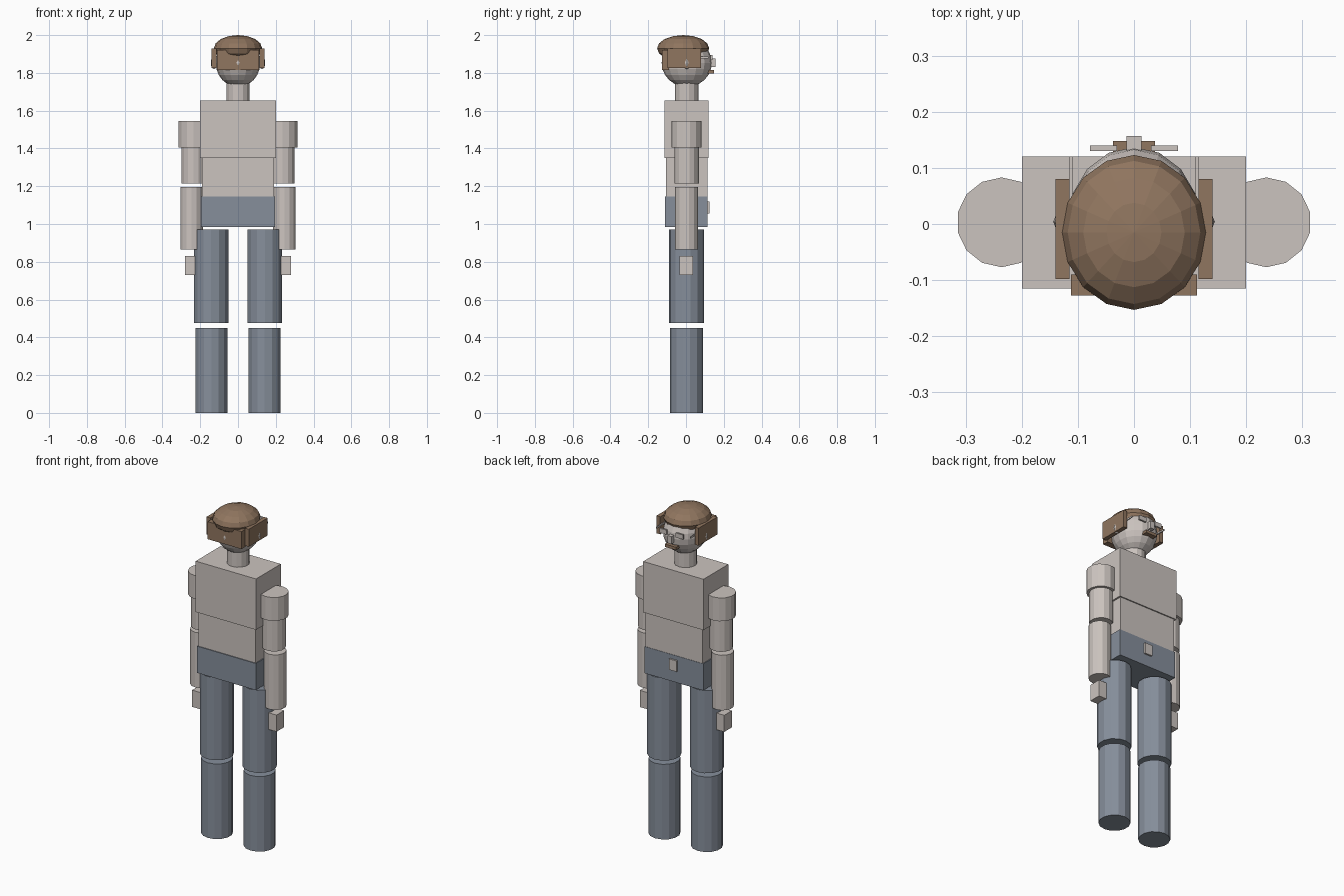
import bpy, bmesh, math
from mathutils import Matrix, Vector

if "Cube" in bpy.data.objects:
    bpy.data.objects.remove(bpy.data.objects["Cube"])


def material(name, rgb):
    m = bpy.data.materials.new(name)
    m.diffuse_color = (*rgb, 1)
    m.use_nodes = True
    m.node_tree.nodes["Principled BSDF"].inputs["Base Color"].default_value = m.diffuse_color
    return m


PALE = material("pale_grey", (0.60, 0.55, 0.52))
BLUE = material("slate_blue", (0.24, 0.275, 0.33))
BROWN = material("brown", (0.28, 0.18, 0.115))
YC = 0.003  # depth centre of the body


def finish(name, bm, mat):
    bmesh.ops.recalc_face_normals(bm, faces=bm.faces[:])
    me = bpy.data.meshes.new(name)
    bm.to_mesh(me)
    bm.free()
    me.materials.append(mat)
    ob = bpy.data.objects.new(name, me)
    bpy.context.collection.objects.link(ob)
    return ob


def box(name, mat, xs, ys, zs):
    lo, hi = Vector((xs[0], ys[0], zs[0])), Vector((xs[1], ys[1], zs[1]))
    bm = bmesh.new()
    bmesh.ops.create_cube(bm, size=1, matrix=Matrix.LocRotScale(
        (lo + hi) / 2, None, Vector(abs(v) for v in hi - lo)))
    return finish(name, bm, mat)


def tube(name, mat, x, r, zs, sides=14):
    bm = bmesh.new()
    m = Matrix.Translation((x, YC, (zs[0] + zs[1]) / 2)) @ Matrix.Rotation(math.pi / 2, 4, 'Z')
    bmesh.ops.create_cone(bm, cap_ends=True, segments=sides, radius1=r, radius2=r,
                          depth=zs[1] - zs[0], matrix=m)
    # Put a vertex on the depth axis
    if abs(max(v.co.y for v in bm.verts) - YC - r) > 1e-4:
        bmesh.ops.rotate(bm, verts=bm.verts, cent=(x, YC, 0),
                         matrix=Matrix.Rotation(math.pi / sides, 3, 'Z'))
    return finish(name, bm, mat)


def ball(name, mat, centre, radii, seg, rings):
    bm = bmesh.new()
    bmesh.ops.create_uvsphere(bm, u_segments=seg, v_segments=rings, radius=1,
                              matrix=Matrix.LocRotScale(Vector(centre), None, Vector(radii)))
    return finish(name, bm, mat)


# Trunk
box("chest", PALE, (-0.2, 0.2), (-0.115, 0.12), (1.35, 1.655))
box("waist", PALE, (-0.19, 0.19), (-0.105, 0.113), (1.145, 1.35))
box("pelvis", BLUE, (-0.195, 0.195), (-0.11, 0.115), (0.985, 1.145))
box("buckle", PALE, (-0.025, 0.025), (0.11, 0.125), (1.055, 1.12))

# Head, hair and face
tube("neck", PALE, 0, 0.062, (1.65, 1.76))
ball("head", PALE, (0, 0.004, 1.853), (0.118, 0.133, 0.127), 16, 12)
ball("hair_cap", BROWN, (0, -0.015, 1.93), (0.128, 0.138, 0.07), 16, 8)
box("hair_back", BROWN, (-0.112, 0.112), (-0.127, -0.09), (1.815, 1.92))
box("nose", PALE, (-0.013, 0.013), (0.12, 0.157), (1.83, 1.875))
box("mouth", BROWN, (-0.037, 0.037), (0.1, 0.148), (1.797, 1.814))

# Paired parts
for side, s in (("left", -1), ("right", 1)):
    box(side + "_hair_side", BROWN, (s * 0.115, s * 0.14), (-0.098, 0.08), (1.825, 1.93))
    ball(side + "_ear", PALE, (s * 0.127, 0.004, 1.853), (0.017, 0.018, 0.033), 8, 6)
    box(side + "_eye", PALE, (s * 0.03, s * 0.078), (0.13, 0.14), (1.868, 1.895))
    box(side + "_temple", PALE, (s * 0.11, s * 0.115), (0.0, 0.12), (1.876, 1.886))
    tube(side + "_shoulder", PALE, s * 0.236, 0.08, (1.405, 1.545))
    tube(side + "_upper_arm", PALE, s * 0.236, 0.065, (1.215, 1.41))
    tube(side + "_forearm", PALE, s * 0.245, 0.061, (0.865, 1.195))
    box(side + "_hand", PALE, (s * 0.228, s * 0.28), (-0.035, 0.038), (0.73, 0.83))
    tube(side + "_thigh", BLUE, s * 0.142, 0.093, (0.475, 0.97))
    tube(side + "_shin", BLUE, s * 0.141, 0.087, (0, 0.45))
